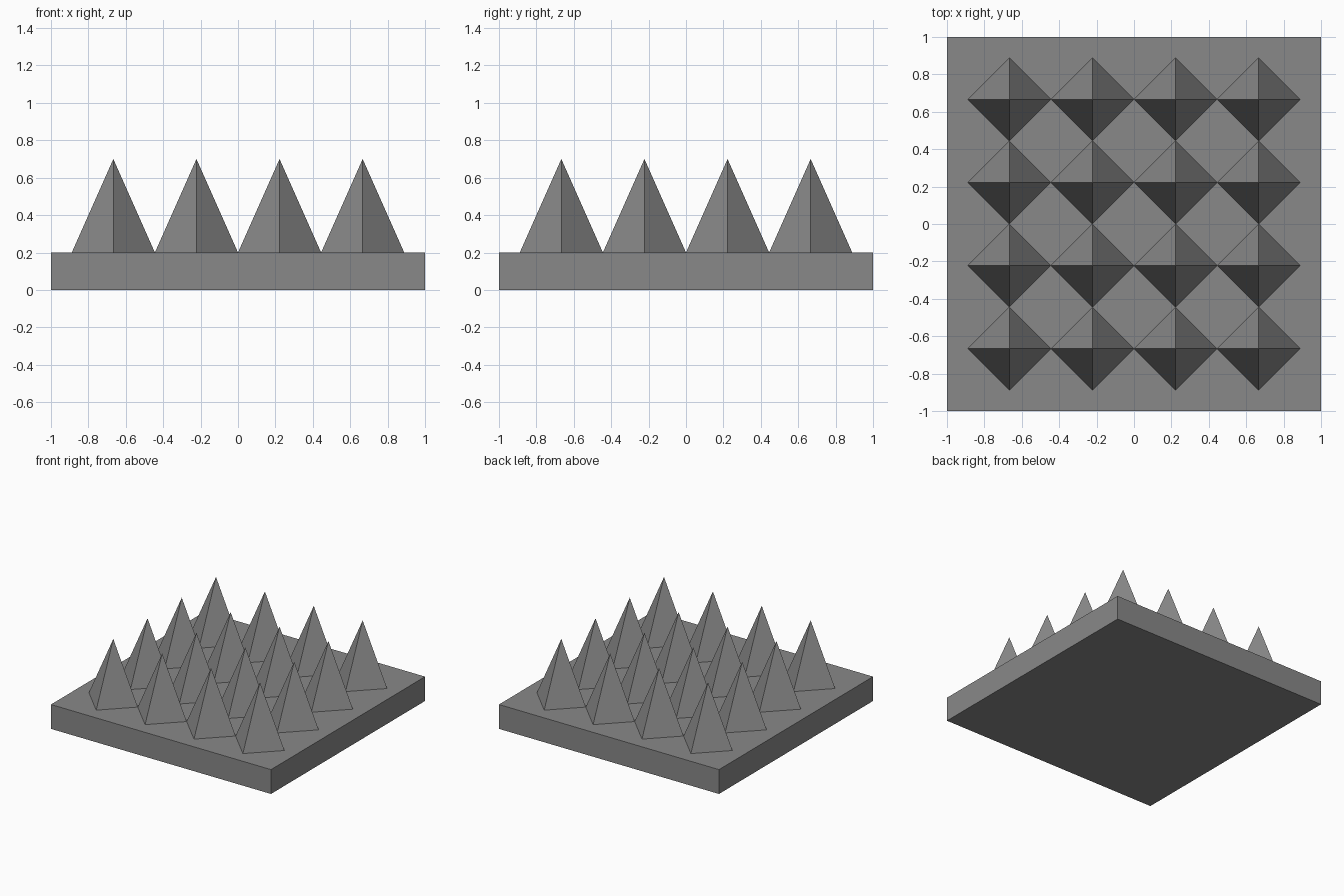
import bpy
import math

cube = bpy.data.objects.get("Cube")
if cube:
    bpy.data.objects.remove(cube, do_unlink=True)

BASE_HEIGHT = 0.2
SPIKE_HEIGHT = 0.5
PITCH = 4 / 9
COUNT = 4

# Single grey material
grey = bpy.data.materials.new("stone_grey")
colour = (0.25, 0.25, 0.25, 1)
grey.use_nodes = True
grey.diffuse_color = colour
grey.node_tree.nodes["Principled BSDF"].inputs["Base Color"].default_value = colour


def finish(name):
    obj = bpy.context.object
    obj.name = name
    obj.data.materials.append(grey)
    return obj


# Square base slab
bpy.ops.mesh.primitive_cube_add(size=1, location=(0, 0, BASE_HEIGHT / 2))
slab = finish("base_slab")
slab.scale = (2, 2, BASE_HEIGHT)

# Grid of four-sided spikes, corners pointing along the axes
for row in range(COUNT):
    for col in range(COUNT):
        x = (col - (COUNT - 1) / 2) * PITCH
        y = (row - (COUNT - 1) / 2) * PITCH
        bpy.ops.mesh.primitive_cone_add(
            vertices=4, radius1=PITCH / 2, radius2=0, depth=SPIKE_HEIGHT,
            location=(x, y, BASE_HEIGHT + SPIKE_HEIGHT / 2))
        finish(f"spike_row{row + 1}_column{col + 1}")
